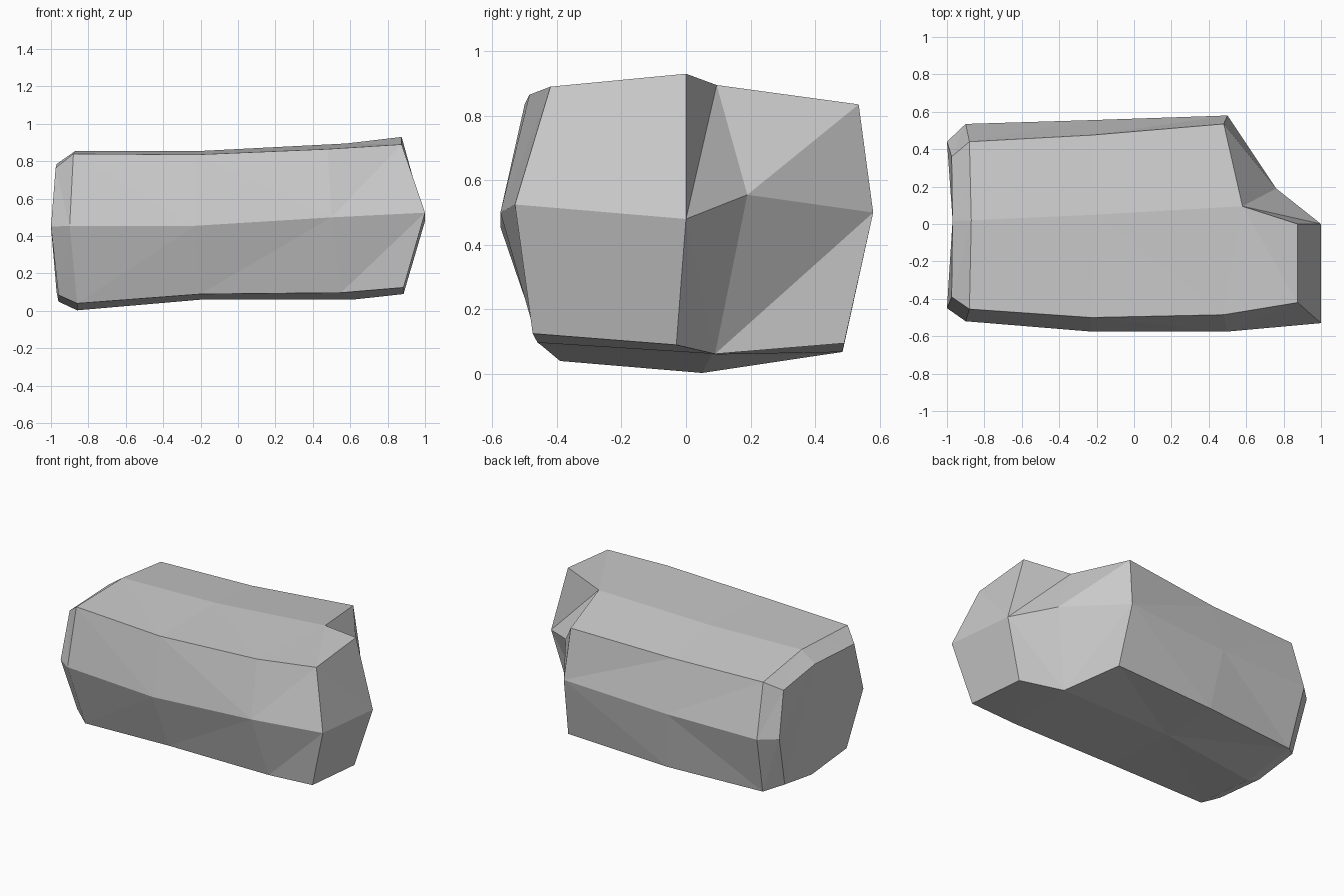
import bpy
import bmesh

if "Cube" in bpy.data.objects:
    bpy.data.objects.remove(bpy.data.objects["Cube"])

mat = bpy.data.materials.new("stone grey")
mat.diffuse_color = (0.6, 0.6, 0.6, 1)
mat.use_nodes = True
mat.node_tree.nodes["Principled BSDF"].inputs["Base Color"].default_value = mat.diffuse_color

# Long edges of the rock, each running left to right, in order round the body
rails = [
    # front middle
    [(-1, -.45, .45), (-.9, -.52, .455), (-.23, -.575, .455), (.5, -.575, .5), (1, -.53, .525)],
    # front top
    [(-.975, -.39, .765), (-.88, -.455, .84), (-.23, -.5, .835), (.48, -.485, .865), (.875, -.42, .89)],
    # top ridge
    [(-.97, .02, .785), (-.87, .02, .855), (-.2, .05, .855), (.58, .095, .895), (.875, 0, .93)],
    # back top
    [(-.975, .36, .74), (-.88, .44, .80), (-.23, .475, .80), (.48, .535, .835)],
    # back middle
    [(-1, .44, .45), (-.9, .535, .455), (-.24, .555, .46), (.5, .58, .5)],
    # back bottom
    [(-.97, .34, .10), (-.87, .43, .06), (-.2, .485, .068), (.53, .49, .095)],
    # bottom ridge
    [(-.96, .04, .05), (-.86, .05, .003), (-.2, .08, .06), (.63, .09, .062), (.885, -.03, .09)],
    # front bottom
    [(-.96, -.33, .085), (-.86, -.39, .04), (-.2, -.45, .09), (.55, -.46, .097), (.885, -.475, .125)],
]

bm = bmesh.new()
R = [[bm.verts.new(p) for p in rail] for rail in rails]

# Body strips; the front half runs one station further than the back
for i in range(8):
    a, b = R[i], R[(i + 1) % 8]
    for k in range(min(len(a), len(b)) - 1):
        quad = (a[k], a[k + 1], b[k + 1], b[k])
        if k == 3 and i in (0, 7):
            # last front panels split along the visible creases
            mid, other = (a, b) if i == 0 else (b, a)
            if i == 0:
                bm.faces.new((mid[3], other[4], other[3]))
                bm.faces.new((mid[3], mid[4], other[4]))
            else:
                bm.faces.new((mid[3], mid[4], other[3]))
                bm.faces.new((mid[4], other[4], other[3]))
        else:
            bm.faces.new(quad)

# Left end cap
bm.faces.new([rail[0] for rail in R])

# Right end: full front half, broken-away back corner
tip = bm.verts.new((1, 0, .48))
notch = bm.verts.new((.76, .19, .555))
fm, ft, top, bt, bk, bb, bot, fb = R
for f in [
    (ft[4], top[4], tip, fm[4]),
    (fm[4], tip, bot[4], fb[4]),
    (top[4], top[3], tip),
    (top[3], notch, tip),
    (top[3], bt[3], notch),
    (bt[3], bk[3], notch),
    (bk[3], bot[3], notch),
    (bk[3], bb[3], bot[3]),
    (notch, bot[3], tip),
    (tip, bot[3], bot[4]),
]:
    bm.faces.new(f)

bmesh.ops.triangulate(bm, faces=bm.faces[:])
bmesh.ops.recalc_face_normals(bm, faces=bm.faces[:])
mesh = bpy.data.meshes.new("rock")
bm.to_mesh(mesh)
bm.free()
mesh.materials.append(mat)
rock = bpy.data.objects.new("rock", mesh)
bpy.context.collection.objects.link(rock)
